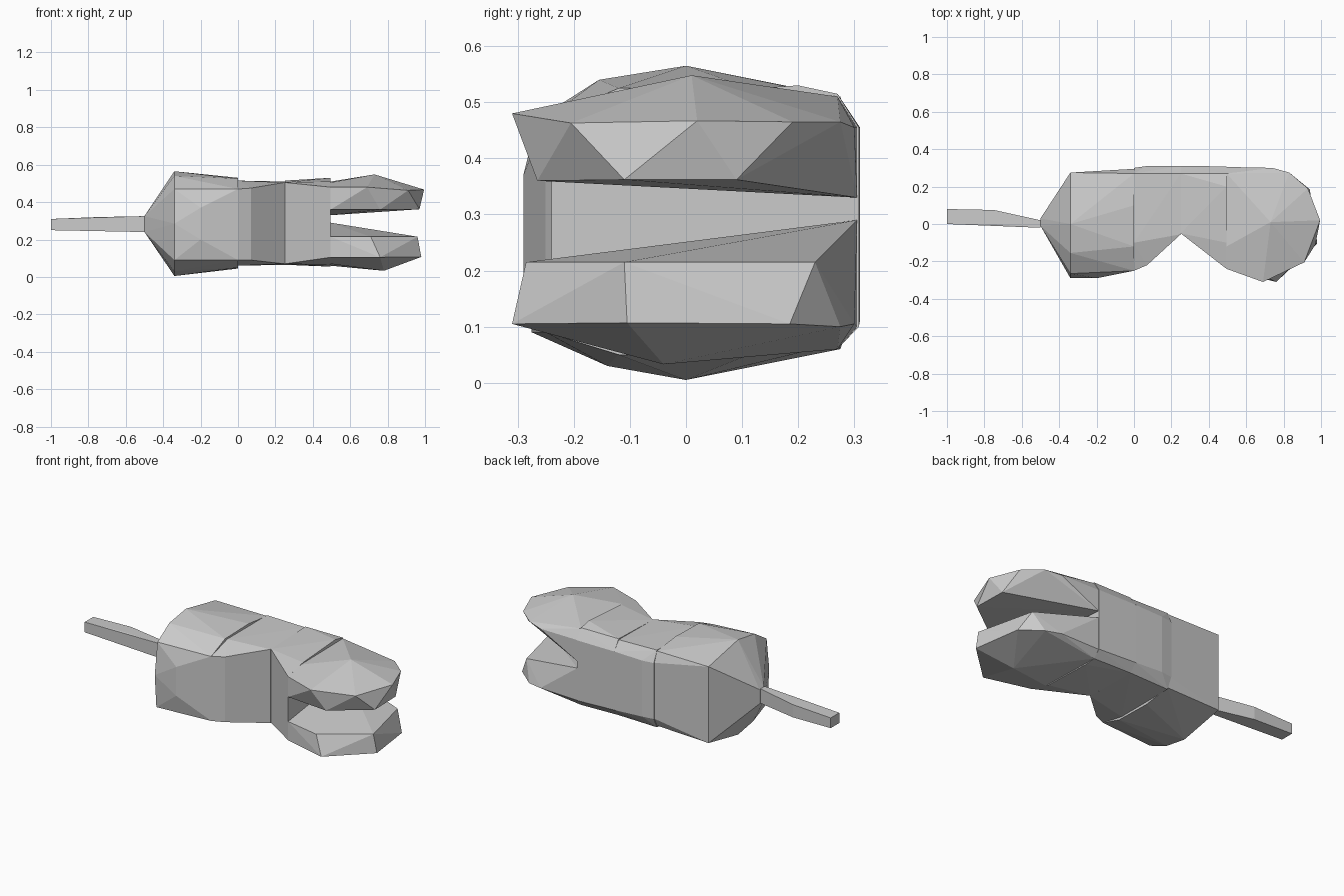
import bpy, bmesh


def hull(name, points):
    """Faceted convex part around a handful of corner points."""
    bm = bmesh.new()
    for p in points:
        bm.verts.new(p)
    res = bmesh.ops.convex_hull(bm, input=bm.verts[:])
    junk = {g for g in res["geom_interior"] + res["geom_unused"] if isinstance(g, bmesh.types.BMVert)}
    bmesh.ops.delete(bm, geom=list(junk), context='VERTS')
    bmesh.ops.recalc_face_normals(bm, faces=bm.faces[:])
    me = bpy.data.meshes.new(name)
    bm.to_mesh(me)
    bm.free()
    ob = bpy.data.objects.new(name, me)
    bpy.context.collection.objects.link(ob)
    return ob


def section(x, yz):
    return [(x, y, z) for y, z in yz]


# Slim tail
hull("tail",
     section(-1.0, [(0, .25), (.08, .25), (.08, .31), (0, .31)])
     + section(-.75, [(0, .245), (.075, .245), (.075, .32), (0, .32)])
     + section(-.5, [(-.02, .24), (.02, .24), (.02, .325), (-.02, .325)]))

# Rounded body end
hull("rear_body",
     section(-.5, [(-.01, .24), (.03, .24), (.03, .325), (-.01, .325)])
     + section(-.34, [(0, .005), (0, .565), (-.14, .03), (-.155, .54),
                      (-.275, .09), (-.265, .47), (-.29, .285),
                      (.275, .06), (.275, .51)])
     + section(-.2, [(-.29, .2), (-.29, .37)])
     + section(0, [(-.25, .09), (-.25, .47), (-.12, .05), (-.12, .525),
                   (.1, .045), (.1, .53), (.27, .07), (.27, .51),
                   (.295, .12), (.295, .45)]))

# Middle body, tapering towards the notch
hull("middle_body",
     section(0, [(-.25, .09), (-.25, .47), (-.1, .06), (-.1, .515),
                 (.27, .06), (.27, .515), (.3, .12), (.3, .45)])
     + section(.07, [(-.22, .09), (-.22, .475), (.31, .12), (.31, .45)])
     + section(.25, [(-.055, .07), (-.055, .505), (.27, .065), (.27, .51),
                     (.31, .11), (.31, .455)]))

# Block that carries the two lobes
hull("lobe_root",
     section(.25, [(-.05, .07), (-.05, .505), (.27, .065), (.27, .515),
                   (.31, .11), (.31, .455)])
     + section(.495, [(-.24, .105), (-.24, .48), (-.1, .065), (-.1, .51),
                      (.2, .055), (.2, .53), (.27, .06), (.27, .515),
                      (.308, .1), (.308, .455)]))

# Upper lobe
hull("upper_lobe",
     section(.495, [(-.24, .36), (-.24, .48), (-.12, .505), (.27, .51),
                    (.305, .455), (.305, .33)])
     + [(.69, -.31, .48), (.76, -.265, .36), (.73, .01, .548),
        (.74, .3, .455), (.83, .275, .465), (.91, -.205, .463),
        (.97, -.11, .362), (.965, .09, .362), (.995, .02, .467),
        (.93, .19, .465)])

# Lower lobe
hull("lower_lobe",
     section(.495, [(-.24, .215), (-.24, .105), (-.12, .07), (.27, .06),
                    (.305, .1), (.305, .29)])
     + [(.76, -.31, .105), (.71, -.285, .215), (.78, -.04, .033),
        (.74, .3, .105), (.83, .275, .1), (.96, -.11, .215),
        (.98, -.105, .107), (.88, .23, .215), (.94, .185, .105)])
